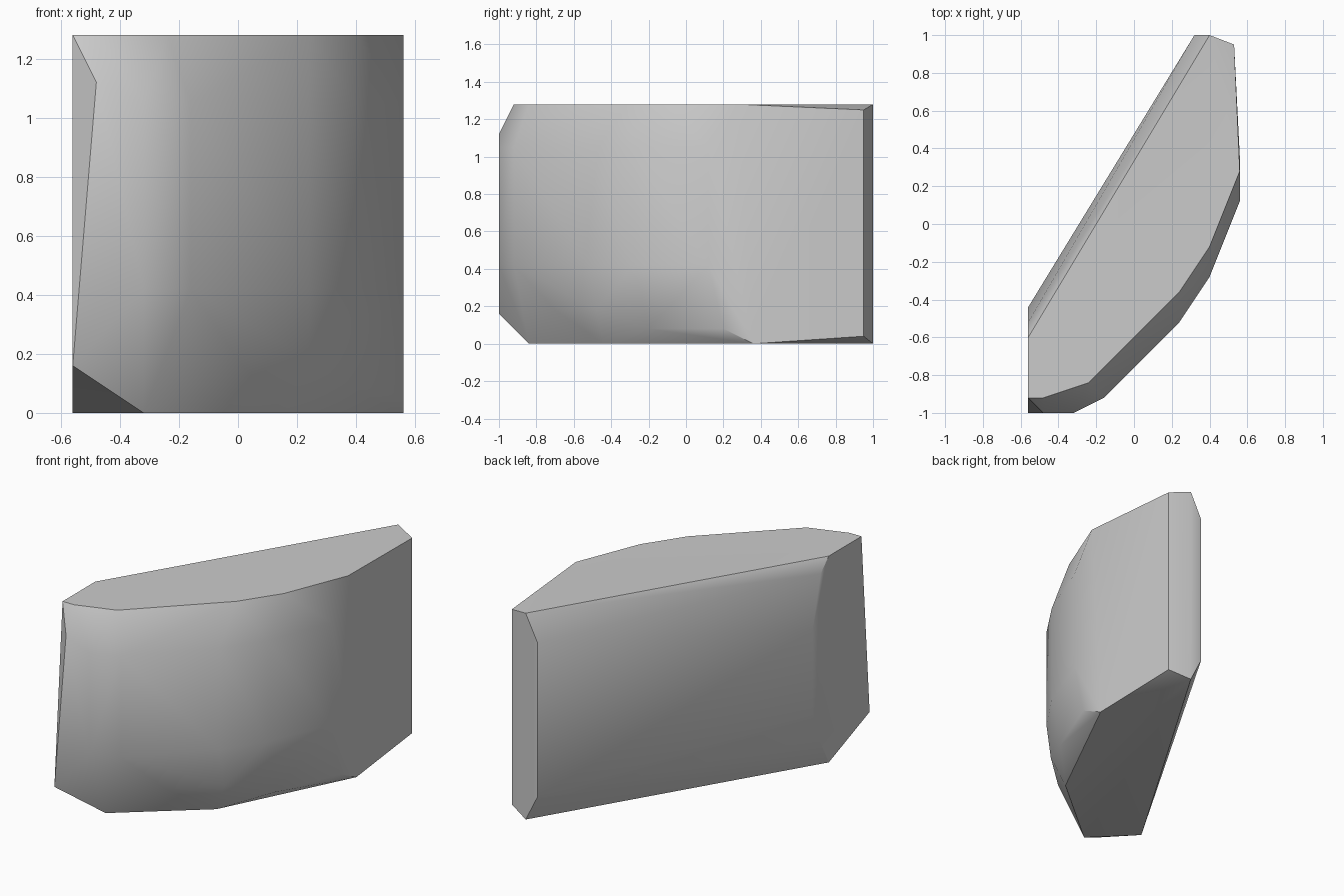
import bpy, bmesh
from math import radians
from mathutils import Vector

cube = bpy.data.objects.get("Cube")
if cube:
    bpy.data.objects.remove(cube, do_unlink=True)

HEIGHT = 1.28
points = []


def ring(outline, *heights):
    """Repeat a plan outline at each height."""
    for z in heights:
        points.extend(Vector((x, y, z)) for x, y in outline)


# Flat top cap
ring([(-.56, -.6), (.4, 1), (.56, .28), (.4, -.12), (.24, -.36),
      (-.24, -.84), (-.48, -.92), (-.56, -.92)], HEIGHT)

# Curved front belt
ring([(.56, .12), (.4, -.28), (.24, -.52), (-.16, -.92), (-.32, -1)], .42, 1.05)

# Lower edge, cut back beneath the belt
ring([(-.56, -.6), (-.32, -.84), (.16, -.44), (.56, .36), (.4, 1)], 0)
ring([(.4, -.2), (.56, .2)], .08)
ring([(.24, -.48), (0, -.7)], .18)

# Pointed corners of the narrow ends
ring([(-.56, -1)], .16)
ring([(-.48, -1)], 1.12)
ring([(.53, .95)], .04, 1.25)

# Long back face, bulging outward between rounded top and bottom edges
for z, bulge in [(.18, .6), (.36, 1), (.88, 1), (1.2, .5)]:
    ring([(-.56, -.6 + .16 * bulge)], z)
ring([(.32, 1)], .16, 1.12)

# Wrap the points in one closed faceted body
bm = bmesh.new()
for p in points:
    bm.verts.new(p)
hull = bmesh.ops.convex_hull(bm, input=bm.verts)
loose = {v for v in hull["geom_interior"] + hull["geom_unused"]
         if isinstance(v, bmesh.types.BMVert) and not v.link_faces}
bmesh.ops.delete(bm, geom=list(loose), context="VERTS")
bmesh.ops.dissolve_limit(bm, angle_limit=radians(1), verts=bm.verts, edges=bm.edges)
bmesh.ops.recalc_face_normals(bm, faces=bm.faces)
mesh = bpy.data.meshes.new("stone_block")
bm.to_mesh(mesh)
bm.free()

block = bpy.data.objects.new("stone_block", mesh)
bpy.context.collection.objects.link(block)

# Plain grey stone
grey = bpy.data.materials.new("stone_grey")
grey.use_nodes = True
colour = (.6, .6, .6, 1)
grey.diffuse_color = colour
grey.node_tree.nodes["Principled BSDF"].inputs["Base Color"].default_value = colour
mesh.materials.append(grey)

# Soft front and back, crisp rims
bpy.ops.object.select_all(action="DESELECT")
block.select_set(True)
bpy.context.view_layer.objects.active = block
bpy.ops.object.shade_smooth_by_angle(angle=radians(32))
